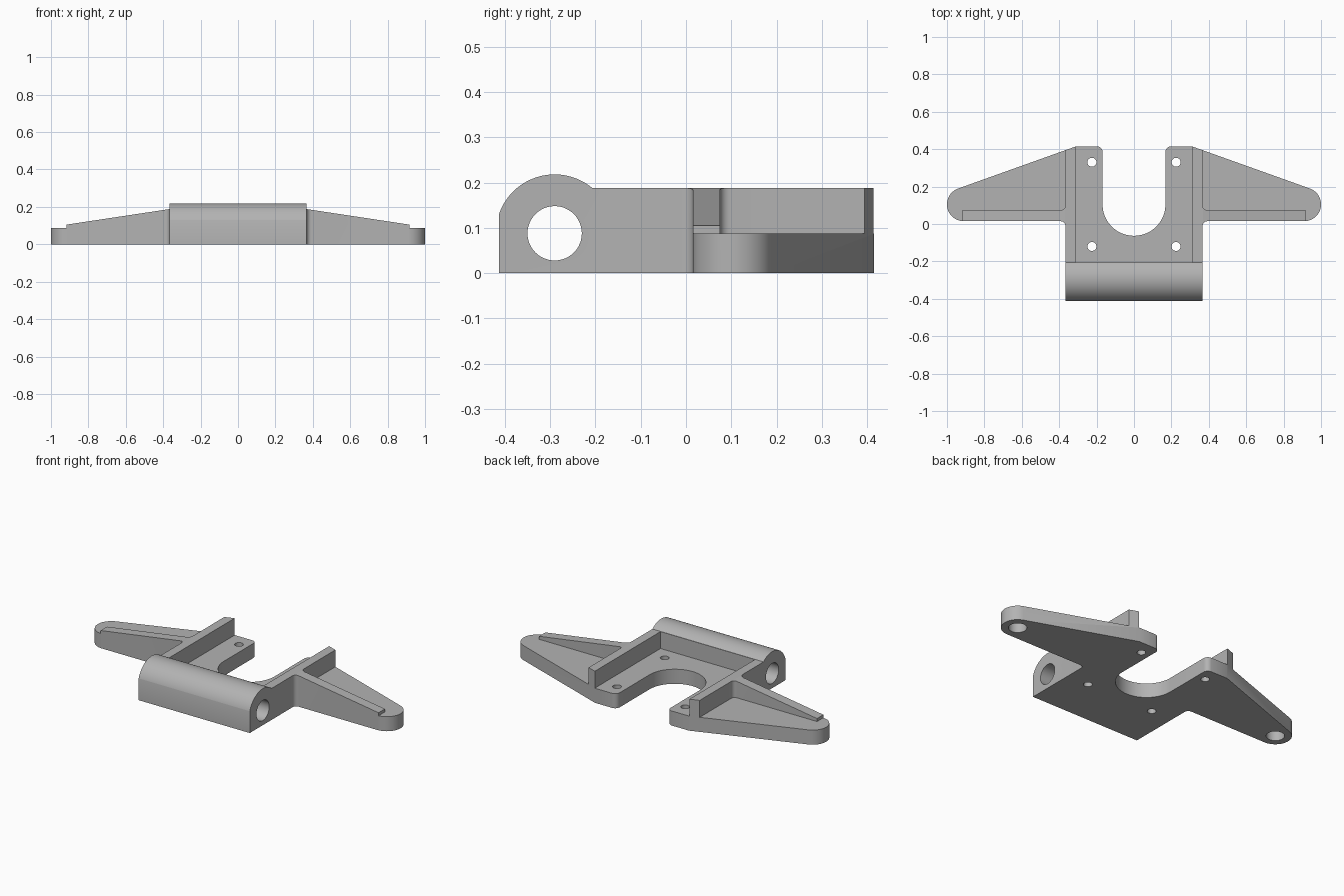
import bpy, bmesh
from math import sin, cos, radians
from mathutils import Vector

if "Cube" in bpy.data.objects:
    bpy.data.objects.remove(bpy.data.objects["Cube"])

grey = bpy.data.materials.new("plain_grey")
grey.use_nodes = True
COLOUR = (0.45, 0.45, 0.45, 1)
grey.diffuse_color = COLOUR
grey.node_tree.nodes["Principled BSDF"].inputs["Base Color"].default_value = COLOUR


def arc(cx, cy, r, start, end, steps=12):
    angles = [radians(start + (end - start) * i / steps) for i in range(steps + 1)]
    return [(cx + r * cos(a), cy + r * sin(a)) for a in angles]


def prism(name, points, axis, low, high):
    """Extrude a flat outline along one axis."""
    place = {"x": lambda a, b, d: (d, a, b),
             "y": lambda a, b, d: (a, d, b),
             "z": lambda a, b, d: (a, b, d)}[axis]
    bm = bmesh.new()
    face = bm.faces.new([bm.verts.new(place(a, b, low)) for a, b in points])
    grown = bmesh.ops.extrude_face_region(bm, geom=[face])["geom"]
    moved = [v for v in grown if isinstance(v, bmesh.types.BMVert)]
    bmesh.ops.translate(bm, verts=moved, vec=Vector(place(0, 0, high - low)))
    bmesh.ops.recalc_face_normals(bm, faces=bm.faces)
    mesh = bpy.data.meshes.new(name)
    bm.to_mesh(mesh)
    bm.free()
    mesh.materials.append(grey)
    obj = bpy.data.objects.new(name, mesh)
    bpy.context.collection.objects.link(obj)
    return obj


def cut(target, points, axis, low, high):
    cutter = prism("cutter", points, axis, low, high)
    cutter.hide_render = True
    mod = target.modifiers.new("cut", "BOOLEAN")
    mod.operation, mod.solver, mod.object = "DIFFERENCE", "EXACT", cutter
    bpy.context.view_layer.objects.active = target
    bpy.ops.object.modifier_apply(modifier=mod.name)
    bpy.data.objects.remove(cutter)


def mirrored(points, side):
    return [(side * x, y) for x, y in points]


FLOOR, TOP = 0.087, 0.188      # plate and wall heights
BODY, FRONT, BACK = 0.367, -0.413, 0.415

# Plan outline: body, arms with round ends, and the open slot
half = [(BODY, FRONT)]
half += arc(BODY + 0.025, -0.01, 0.025, 180, 90, 8)
half += arc(0.91, 0.105, 0.09, -90, 70, 32)
half += [(0.31, BACK)]
half += arc(0.198, BACK - 0.03, 0.03, 90, 180, 8)
half += arc(0, 0.105, 0.168, 0, -90, 32)
outline = half + mirrored(half[-2::-1], -1)
bracket = prism("mounting_bracket", outline, "z", 0, 0.3)

# Side profile: round barrel top running into the flat walls
barrel = [p for p in arc(-0.29, 0.088, 0.13, 170, 40, 72) if p[1] < 0.3]
barrel = [p for p in barrel if p[1] > TOP or p[0] < -0.3]
cut(bracket, [(-0.6, 0.1)] + barrel + [(-0.207, TOP), (0.6, TOP), (0.6, 0.5), (-0.6, 0.5)],
    "x", -1.2, 1.2)

# Central pocket between the walls
cut(bracket, [(-0.312, -0.205), (0.312, -0.205), (0.312, 0.6), (-0.312, 0.6)], "z", FLOOR, 0.4)

for side in (1, -1):
    # Sloping rib top, then the flat arm end
    slope = [(0.335, 0.193), (0.918, 0.105), (0.918, FLOOR), (1.2, FLOOR), (1.2, 0.4), (0.335, 0.4)]
    cut(bracket, mirrored(slope, side), "y", -0.15, 0.6)
    # Arm pocket behind the rib
    pocket = arc(BODY + 0.022, 0.097, 0.022, 180, 270, 8) + [(1.2, 0.075), (1.2, 0.6), (BODY, 0.6)]
    cut(bracket, mirrored(pocket, side), "z", FLOOR, 0.4)
    # Screw holes in the plate
    for y in (0.33, -0.12):
        cut(bracket, arc(side * 0.225, y, 0.024, 0, 345, 23), "z", -0.1, 0.15)
    # Blind socket under the arm end
    cut(bracket, arc(side * 0.91, 0.105, 0.05, 0, 350, 35), "z", -0.1, 0.075)

# Pin bore through the barrel
cut(bracket, arc(-0.29, 0.088, 0.06, 0, 352.5, 47), "x", -0.6, 0.6)

bpy.ops.object.select_all(action="DESELECT")
bracket.select_set(True)
bpy.context.view_layer.objects.active = bracket
bpy.ops.object.shade_smooth_by_angle(angle=radians(25))
